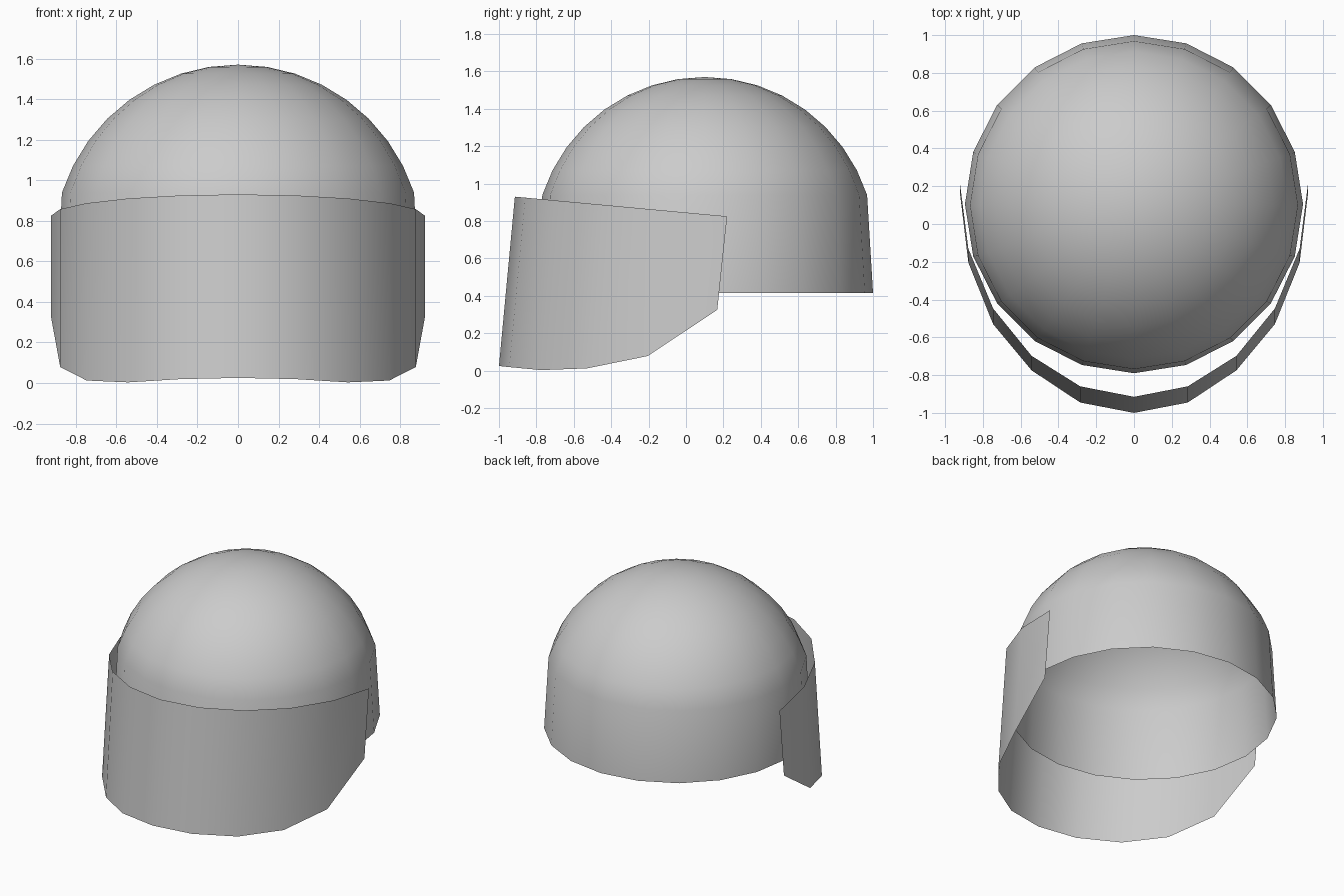
import bpy, bmesh
from math import sin, cos, radians

if "Cube" in bpy.data.objects:
    bpy.data.objects.remove(bpy.data.objects["Cube"])


def finish(name, bm):
    bm.normal_update()
    mesh = bpy.data.meshes.new(name)
    bm.to_mesh(mesh)
    bm.free()
    obj = bpy.data.objects.new(name, mesh)
    bpy.context.collection.objects.link(obj)
    mesh.polygons.foreach_set("use_smooth", [True] * len(mesh.polygons))
    return obj


# Helmet shell: open 20-sided sphere cap with a slightly flared skirt
SIDES, R, CENTRE_Z = 20, 0.913, 0.657
profile = [(0.895, 0.415, 0.105)]  # radius, height, centre y
profile += [(R * cos(radians(a)), CENTRE_Z + R * sin(radians(a)), 0.1)
            for a in range(18, 90, 9)]
bm = bmesh.new()
rings = [[bm.verts.new((r * sin(radians(18 * i)), cy - r * cos(radians(18 * i)), z))
          for i in range(SIDES)] for r, z, cy in profile]
for low, high in zip(rings, rings[1:]):
    for i in range(SIDES):
        j = (i + 1) % SIDES
        bm.faces.new((low[i], low[j], high[j], high[i]))
crown = bm.verts.new((0, 0.1, CENTRE_Z + R))
for i in range(SIDES):
    bm.faces.new((rings[-1][i], rings[-1][(i + 1) % SIDES], crown))
finish("helmet_shell", bm)

# Visor: tilted half-oval sheet, its lower edge sweeping up at the sides
lower_edge = [(-1.0, 0.025), (-0.945, 0.019), (-0.775, 0.003),
              (-0.53, 0.012), (-0.205, 0.078), (0.167, 0.325)]
bm = bmesh.new()
columns = []
for k in range(-5, 6):
    x = 0.922 * sin(radians(18 * k))
    top_y = 0.22 - 1.135 * cos(radians(18 * k))
    top_z = 0.825 + (0.22 - top_y) * 0.0925
    low_y, low_z = lower_edge[abs(k)]
    columns.append((bm.verts.new((x, low_y, low_z)), bm.verts.new((x, top_y, top_z))))
for (a, b), (c, d) in zip(columns, columns[1:]):
    bm.faces.new((a, c, d, b))
finish("visor", bm)
